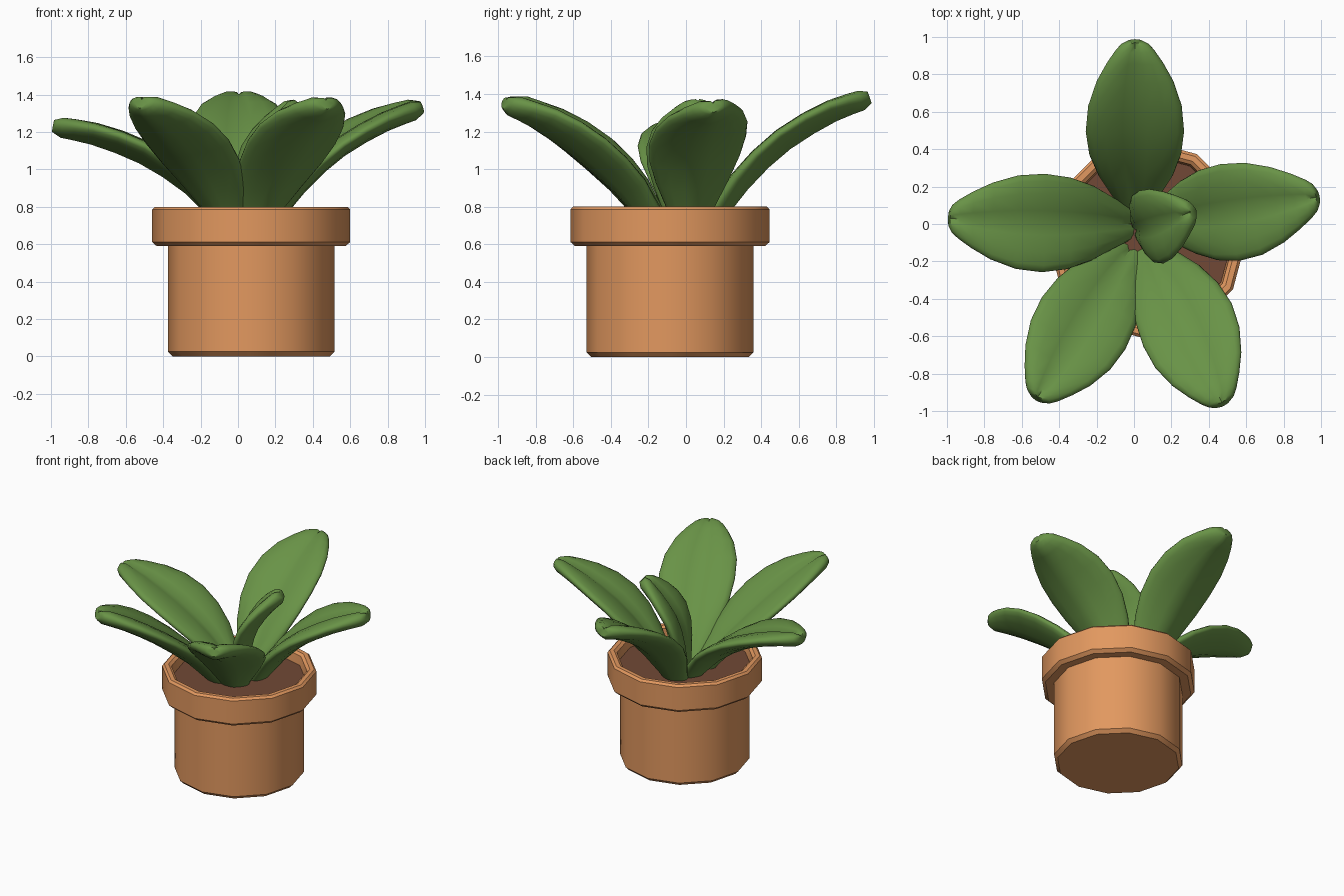
import bpy, bmesh, math
from mathutils import Vector

if "Cube" in bpy.data.objects:
    bpy.data.objects.remove(bpy.data.objects["Cube"])


def material(name, rgb):
    m = bpy.data.materials.new(name)
    m.diffuse_color = (*rgb, 1)
    m.use_nodes = True
    m.node_tree.nodes["Principled BSDF"].inputs["Base Color"].default_value = m.diffuse_color
    return m


TERRACOTTA = material("terracotta", (0.76, 0.315, 0.115))
SOIL = material("soil_brown", (0.165, 0.066, 0.037))
GREEN = material("leaf_green", (0.14, 0.29, 0.062))
CX, CY, SIDES = 0.07, -0.085, 12      # pot axis and number of sides


def finish(name, bm, mat, angle):
    bmesh.ops.recalc_face_normals(bm, faces=bm.faces)
    me = bpy.data.meshes.new(name)
    bm.to_mesh(me)
    bm.free()
    me.materials.append(mat)
    ob = bpy.data.objects.new(name, me)
    bpy.context.collection.objects.link(ob)
    bpy.ops.object.select_all(action='DESELECT')
    ob.select_set(True)
    bpy.context.view_layer.objects.active = ob
    bpy.ops.object.shade_smooth_by_angle(angle=math.radians(angle))
    return ob


def loft(bm, rings):
    """Join closed rings of points with quads and cap both ends."""
    vs = [[bm.verts.new(p) for p in r] for r in rings]
    n = len(vs[0])
    for a, b in zip(vs, vs[1:]):
        for i in range(n):
            j = (i + 1) % n
            bm.faces.new((a[i], a[j], b[j], b[i]))
    bm.faces.new(vs[0])
    bm.faces.new(vs[-1])


def lathe(name, profile, mat):
    bm = bmesh.new()
    step = 2 * math.pi / SIDES
    loft(bm, [[(CX + r * math.cos(i * step), CY + r * math.sin(i * step), z)
               for i in range(SIDES)] for r, z in profile])
    return finish(name, bm, mat, 35)


# Pot: chamfered foot, wall, thick rim and hollow top
lathe("pot", [(0.42, 0), (0.445, 0.025), (0.445, 0.59), (0.505, 0.59),
              (0.53, 0.612), (0.53, 0.785), (0.515, 0.8), (0.485, 0.8),
              (0.465, 0.785), (0.45, 0.66)], TERRACOTTA)
# Soil disc inside the rim
lathe("soil", [(0.45, 0.67), (0.456, 0.72)], SOIL)

# Leaf half width along its length (0 root, 1 tip)
WIDTH = [(0, .08), (.12, .12), (.3, .2), (.42, .245), (.54, .263), (.66, .25),
         (.78, .205), (.88, .15), (.95, .105), (.985, .075), (1, .045)]
# Cross-section positions across the leaf, upper side then lower side
ACROSS = [-1, -.97, -.86, -.6, -.25, 0, .25, .6, .86, .97, 1]


def path_point(pts, t):
    """Smooth curve through the points."""
    p = [pts[0] * 2 - pts[1]] + pts + [pts[-1] * 2 - pts[-2]]
    x = t * (len(pts) - 1)
    i = min(int(x), len(pts) - 2)
    u = x - i
    a, b, c, d = p[i:i + 4]
    return 0.5 * (2 * b + (c - a) * u + (2 * a - 5 * b + 4 * c - d) * u ** 2
                  + (3 * b - a - 3 * c + d) * u ** 3)


def leaf(name, pts, scale=1.0, thick=0.052, roll=0.0):
    pts = [Vector(p) for p in pts]
    axis = pts[-1] - pts[0]
    side = Vector((axis.y, -axis.x, 0)).normalized()
    rings = []
    for t, w in WIDTH:
        c = path_point(pts, t)
        tangent = path_point(pts, min(t + .02, 1)) - path_point(pts, max(t - .02, 0))
        up = side.cross(tangent).normalized()
        w *= scale
        fold = 0.05 * w / 0.265              # raised edges, groove in the middle
        th = thick * min(1, 0.6 + (1 - t) * 8)

        def at(u, sign):
            groove = -0.012 if u == 0 and sign > 0 else 0
            h = fold * (abs(u) - 0.3) + 0.01 + roll * u * w + groove
            return c + side * (u * w) + up * (h + sign * th * math.sqrt(1 - abs(u) ** 2.6))
        rings.append([at(u, 1) for u in ACROSS] + [at(u, -1) for u in ACROSS[-2:0:-1]])
    bm = bmesh.new()
    loft(bm, rings)
    return finish(name, bm, GREEN, 60)


# Five spreading leaves and one small upright leaf in the middle
leaf("leaf_back", [(.01, .1, .66), (.01, .25, .88), (.005, .48, 1.12),
                   (.005, .75, 1.29), (.005, .98, 1.375)])
leaf("leaf_left", [(-.03, .0, .66), (-.2, .005, .87), (-.46, .005, 1.06),
                   (-.74, .015, 1.175), (-.99, .03, 1.225)])
leaf("leaf_right", [(.13, .02, .66), (.28, .035, .87), (.5, .06, 1.09),
                    (.75, .1, 1.24), (.985, .145, 1.325)], roll=-0.1)
leaf("leaf_front_left", [(-.03, -.15, .66), (-.12, -.29, .86), (-.26, -.515, 1.08),
                         (-.4, -.745, 1.25), (-.52, -.935, 1.35)])
leaf("leaf_front_right", [(.08, -.15, .66), (.16, -.29, .86), (.28, -.525, 1.08),
                          (.385, -.765, 1.25), (.475, -.965, 1.345)])
leaf("leaf_center", [(.05, -.02, .66), (.06, -.015, .86), (.11, -.01, 1.07),
                     (.21, .025, 1.23), (.32, .07, 1.345)], 0.78, 0.048)
